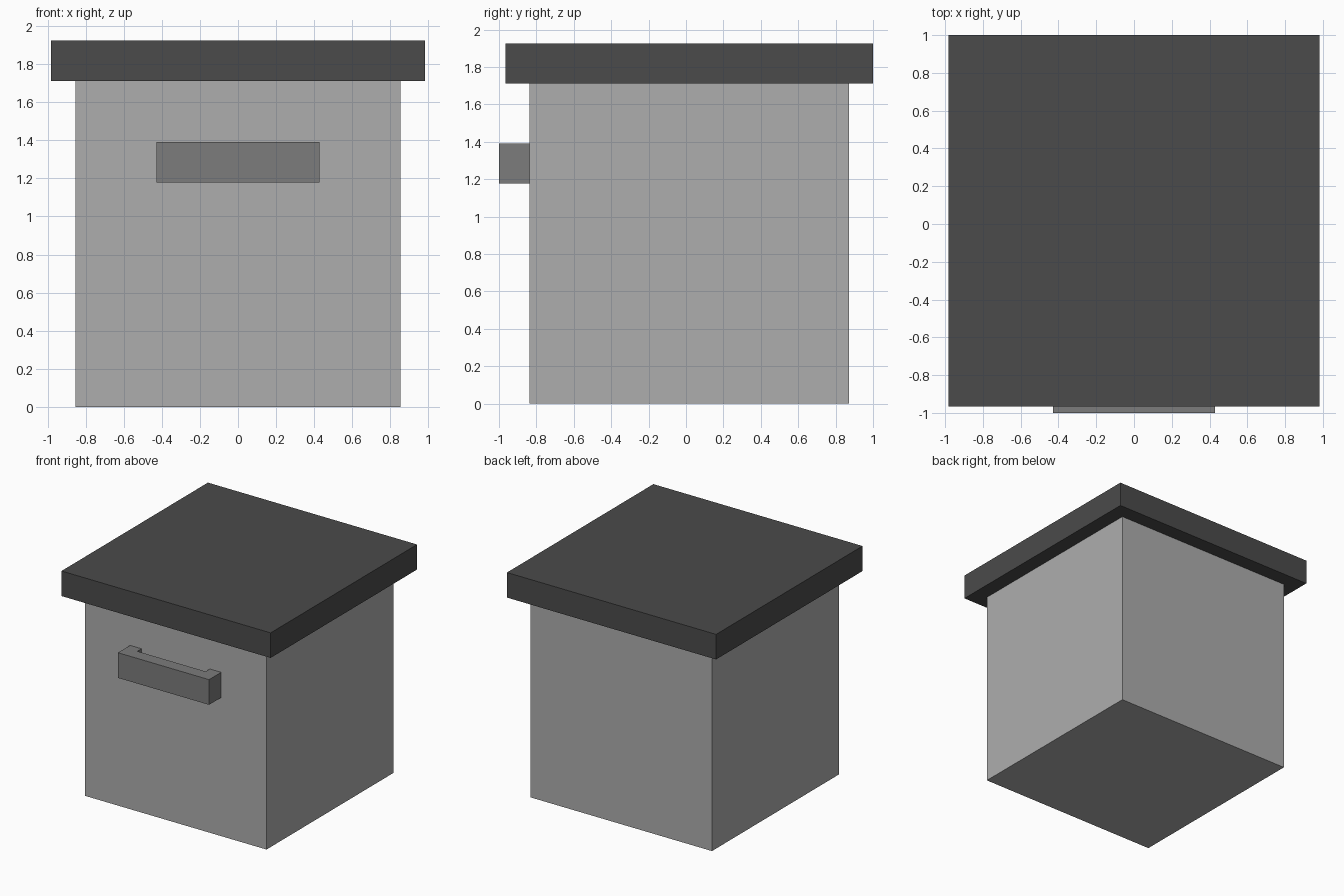
import bpy, bmesh

if "Cube" in bpy.data.objects:
    bpy.data.objects.remove(bpy.data.objects["Cube"])


def extrude_outline(name, outline, z0, z1):
    """Closed prism from a plan (x, y) outline between two heights."""
    bm = bmesh.new()
    base = bm.faces.new([bm.verts.new((x, y, z0)) for x, y in outline])
    top = bmesh.ops.extrude_face_region(bm, geom=[base], use_keep_orig=True)["geom"]
    verts = [g for g in top if isinstance(g, bmesh.types.BMVert)]
    bmesh.ops.translate(bm, verts=verts, vec=(0, 0, z1 - z0))
    bmesh.ops.recalc_face_normals(bm, faces=bm.faces)
    mesh = bpy.data.meshes.new(name)
    bm.to_mesh(mesh)
    bm.free()
    obj = bpy.data.objects.new(name, mesh)
    bpy.context.collection.objects.link(obj)
    return obj


def square(half, cy):
    return [(-half, cy - half), (half, cy - half), (half, cy + half), (-half, cy + half)]


def paint(obj, grey):
    mat = bpy.data.materials.new(obj.name + "_grey")
    mat.diffuse_color = (grey, grey, grey, 1)
    mat.use_nodes = True
    mat.node_tree.nodes["Principled BSDF"].inputs["Base Color"].default_value = mat.diffuse_color
    obj.data.materials.append(mat)


CY = 0.017           # box centre in y, set back to make room for the handle
BODY, LID = 0.854, 0.983
BODY_TOP, LID_TOP = 1.712, 1.925

# box body and overhanging lid
body = extrude_outline("box_body", square(BODY, CY), 0, BODY_TOP)
lid = extrude_outline("lid", square(LID, CY), BODY_TOP, LID_TOP)

# bracket handle: front bar with a short leg at each end
front, bar_back, wall = -1.0, -0.893, CY - BODY
right = [(0.428, front), (0.428, wall), (0.321, wall), (0.321, bar_back)]
left = [(-x, y) for x, y in reversed(right)]
handle = extrude_outline("front_handle", right + left, 1.178, 1.392)

# grey tones
paint(body, 0.42)
paint(lid, 0.07)
paint(handle, 0.2)
